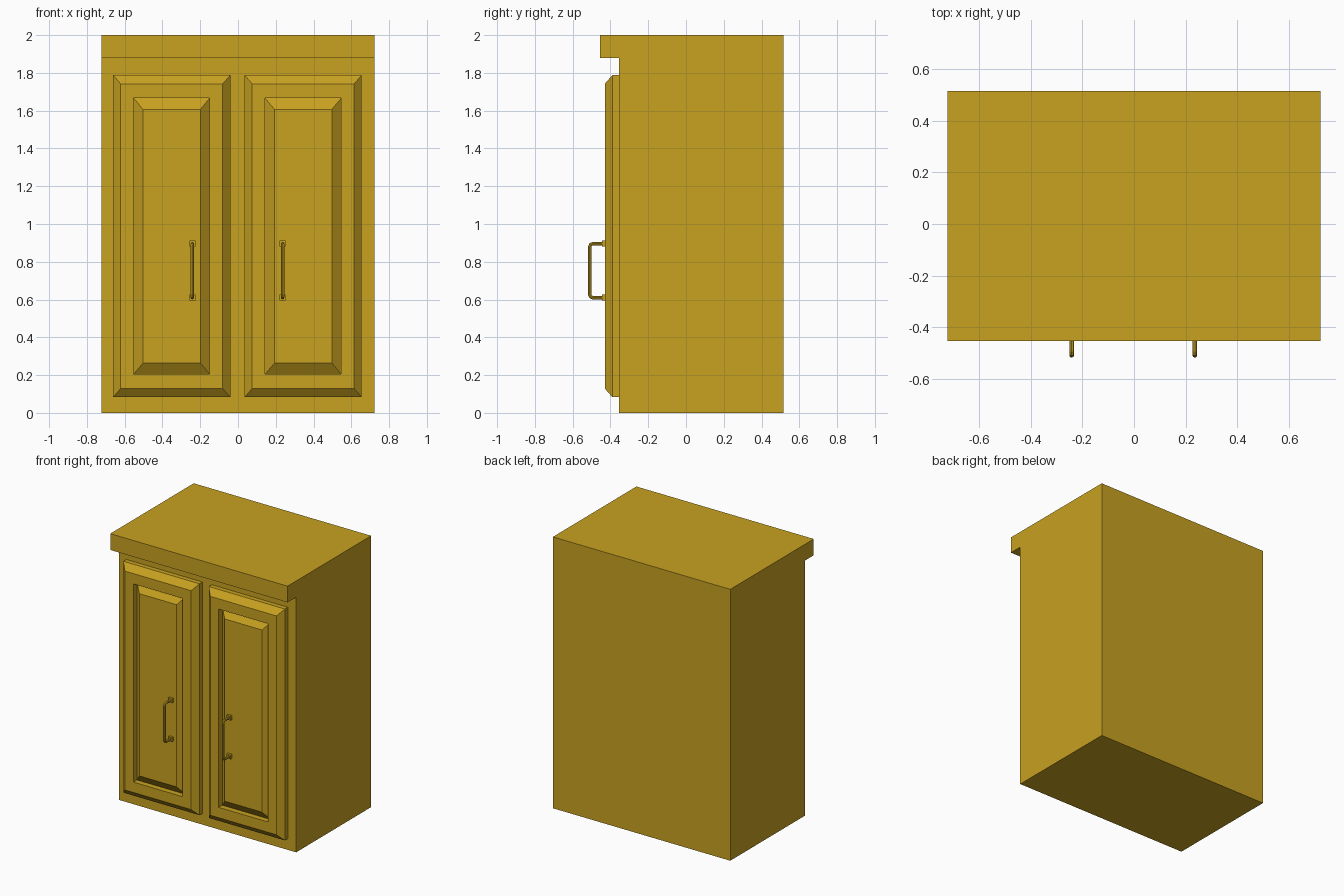
import bpy, bmesh
from mathutils import Vector

if "Cube" in bpy.data.objects:
    bpy.data.objects.remove(bpy.data.objects["Cube"])


def mesh_object(name, bm):
    bmesh.ops.recalc_face_normals(bm, faces=bm.faces)
    me = bpy.data.meshes.new(name)
    bm.to_mesh(me)
    bm.free()
    me.materials.append(gold)
    ob = bpy.data.objects.new(name, me)
    bpy.context.collection.objects.link(ob)
    return ob


def loft(name, rings):
    """Skin a list of equal-sized point rings and cap both ends."""
    bm = bmesh.new()
    loops = [[bm.verts.new(p) for p in ring] for ring in rings]
    n = len(loops[0])
    for a, b in zip(loops, loops[1:]):
        for i in range(n):
            j = (i + 1) % n
            bm.faces.new((a[i], a[j], b[j], b[i]))
    bm.faces.new(loops[0])
    bm.faces.new(loops[-1])
    return mesh_object(name, bm)


def door(name, cx):
    # Raised-panel door: (x inset, z inset, y) of each rectangular step
    steps = [(0, 0, -0.355), (0, 0, -0.39), (0.04, 0.046, -0.43),
             (0.109, 0.122, -0.43), (0.109, 0.122, -0.388), (0.158, 0.181, -0.43)]
    rings = []
    for dx, dz, y in steps:
        w, z0, z1 = 0.31 - dx, 0.083 + dz, 1.788 - dz
        rings.append([(cx - w, y, z0), (cx + w, y, z0), (cx + w, y, z1), (cx - w, y, z1)])
    return loft(name, rings)


def handle(name, x):
    # Bent bar with clipped corners
    cu = bpy.data.curves.new(name, 'CURVE')
    cu.dimensions = '3D'
    cu.bevel_depth = 0.009
    cu.bevel_resolution = 2
    cu.use_fill_caps = True
    path = [(-0.428, 0.61), (-0.494, 0.61), (-0.505, 0.615), (-0.51, 0.626)]
    path += [(y, 1.506 - z) for y, z in reversed(path)]
    sp = cu.splines.new('POLY')
    sp.points.add(len(path) - 1)
    for pt, (y, z) in zip(sp.points, path):
        pt.co = (x, y, z, 1)
    sp.use_smooth = False
    cu.materials.append(gold)
    bpy.context.collection.objects.link(bpy.data.objects.new(name, cu))
    # Mounting feet
    for tag, z in (("lower", 0.61), ("upper", 0.896)):
        h = 0.016
        loft(f"{name}_{tag}_foot",
             [[(x - h, y, z - h), (x + h, y, z - h), (x + h, y, z + h), (x - h, y, z + h)]
              for y in (-0.428, -0.446)])


gold = bpy.data.materials.new("gold_paint")
gold.diffuse_color = (0.58, 0.36, 0.015, 1)
gold.use_nodes = True
gold.node_tree.nodes["Principled BSDF"].inputs["Base Color"].default_value = gold.diffuse_color

# Carcass with overhanging top, extruded from its side profile
profile = [(0.517, 0), (0.517, 2), (-0.455, 2), (-0.455, 1.88), (-0.355, 1.88), (-0.355, 0)]
loft("cabinet_body", [[(x, y, z) for y, z in profile] for x in (-0.723, 0.723)])

# Doors and their handles
for side, cx, hx in (("left", -0.351, -0.242), ("right", 0.345, 0.236)):
    door(f"{side}_door", cx)
    handle(f"{side}_handle", hx)
